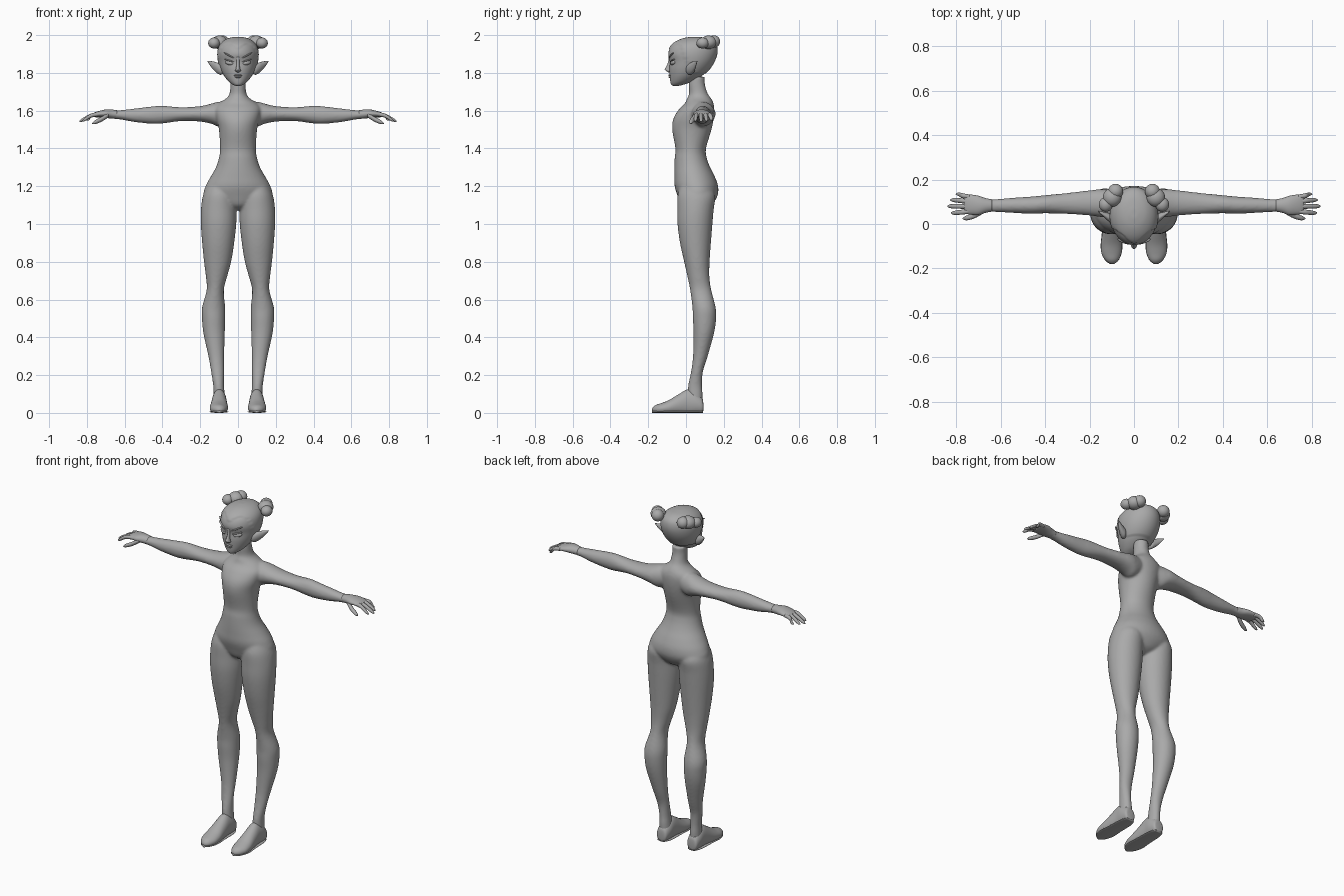
import bpy, bmesh, math
from mathutils import Vector, Matrix

skin = bpy.data.materials.new("plain_grey")
skin.diffuse_color = (0.4, 0.4, 0.4, 1)


def finish(name, bm, mirror=False):
    bmesh.ops.recalc_face_normals(bm, faces=bm.faces)
    me = bpy.data.meshes.new(name)
    bm.to_mesh(me)
    bm.free()
    me.materials.append(skin)
    ob = bpy.data.objects.new(name, me)
    bpy.context.collection.objects.link(ob)
    for p in me.polygons:
        p.use_smooth = True
    if mirror:
        ob.modifiers.new("mirror", 'MIRROR')
    return ob


def catmull(a, b, c, d, t):
    return [0.5 * (2 * q + (r - p) * t + (2 * p - 5 * q + 4 * r - s) * t * t
                   + (3 * q - p - 3 * r + s) * t ** 3) for p, q, r, s in zip(a, b, c, d)]


def loft(bm, axis, rings, seg=24, steps=4, side=1, flat=None):
    """Ellipse rings (t, a0, a1, b0, b1): position on the axis, then both cross ranges."""
    pts = []
    n = len(rings)
    for i in range(n - 1):
        quad = [rings[max(0, min(n - 1, i + k))] for k in (-1, 0, 1, 2)]
        pts += [catmull(*quad, s / steps) for s in range(steps)]
    pts.append(rings[-1])
    loops = []
    for t, a0, a1, b0, b1 in pts:
        loop = []
        for k in range(seg):
            w = 2 * math.pi * k / seg
            a = (a0 + a1) / 2 + (a1 - a0) / 2 * math.cos(w)
            b = (b0 + b1) / 2 + (b1 - b0) / 2 * math.sin(w)
            co = {'x': (t, a, b), 'y': (a, t, b), 'z': (a, b, t)}[axis]
            z = co[2] if flat is None else max(flat, co[2])
            loop.append(bm.verts.new((co[0] * side, co[1], z)))
        loops.append(loop)
    for l0, l1 in zip(loops, loops[1:]):
        for k in range(seg):
            bm.faces.new((l0[k], l0[(k + 1) % seg], l1[(k + 1) % seg], l1[k]))
    bm.faces.new(loops[0])
    bm.faces.new(loops[-1])


def blob(bm, co, size, turn=0, tilt=0):
    m = (Matrix.Translation(co) @ Matrix.Rotation(turn, 4, 'Z') @ Matrix.Rotation(tilt, 4, 'Y')
         @ Matrix.Diagonal((*size, 1)))
    bmesh.ops.create_uvsphere(bm, u_segments=24, v_segments=14, radius=1, matrix=m)


# Body: torso, legs and arms fused into one smooth skin
torso = [(z, -w, w, f, b) for z, w, f, b in (
    (1.075, .03, .01, .09), (1.10, .10, -.025, .135), (1.15, .178, -.045, .167),
    (1.20, .172, -.06, .17), (1.25, .145, -.062, .153), (1.30, .117, -.062, .128),
    (1.35, .101, -.06, .11), (1.40, .095, -.056, .106), (1.50, .101, -.073, .135),
    (1.56, .115, -.066, .147), (1.61, .122, -.035, .15), (1.64, .10, -.005, .145),
    (1.665, .063, .006, .133), (1.69, .045, .016, .115), (1.74, .04, .014, .10),
    (1.78, .04, .02, .10))]
leg = [(.03, .065, .13, .02, .085), (.10, .07, .13, .01, .088), (.15, .074, .132, .012, .085),
       (.22, .074, .143, .027, .09), (.30, .073, .157, .037, .115), (.42, .07, .183, .04, .148),
       (.50, .068, .191, .036, .16), (.56, .068, .19, .034, .157), (.65, .075, .166, .022, .134),
       (.72, .058, .17, .008, .124), (.80, .036, .18, -.01, .125), (.90, .02, .19, -.032, .132),
       (1.0, .009, .197, -.045, .14), (1.08, .008, .196, -.046, .147),
       (1.15, .012, .186, -.045, .155), (1.20, .03, .165, -.03, .13)]
arm = [(.06, .04, .14, 1.53, 1.645), (.10, .03, .15, 1.515, 1.648), (.14, .03, .157, 1.53, 1.638),
       (.20, .038, .152, 1.542, 1.624), (.30, .045, .14, 1.545, 1.618),
       (.40, .048, .13, 1.532, 1.626), (.46, .046, .124, 1.531, 1.622),
       (.55, .05, .118, 1.54, 1.611), (.62, .054, .112, 1.553, 1.603),
       (.67, .055, .113, 1.557, 1.602)]
bm = bmesh.new()
loft(bm, 'z', torso, 40)
for s in (-1, 1):
    loft(bm, 'z', leg, 32, side=s)
    loft(bm, 'x', arm, 28, side=s)
body = finish("body", bm)
rem = body.modifiers.new("fuse", 'REMESH')
rem.mode = 'VOXEL'
rem.voxel_size = .007
rem.use_smooth_shade = True
smo = body.modifiers.new("soften", 'SMOOTH')
smo.factor, smo.iterations = .5, 8

# Feet with flat soles
bm = bmesh.new()
loft(bm, 'y', [(.092, .08, .12, .015, .05), (.085, .068, .132, -.005, .08),
               (.05, .06, .138, -.01, .11), (.01, .06, .138, -.015, .125),
               (-.04, .057, .143, -.015, .098), (-.09, .053, .149, -.012, .068),
               (-.13, .056, .147, -.008, .052), (-.16, .068, .132, -.004, .042),
               (-.175, .082, .115, .004, .03), (-.18, .094, .103, .012, .02)], 32, flat=.006)
foot = finish("feet", bm, True)
bm = bmesh.new()
loft(bm, 'y', [(.09, .075, .125, 0, .012), (.05, .058, .14, 0, .012), (-.04, .055, .145, 0, .012),
               (-.11, .052, .15, 0, .012), (-.16, .067, .133, 0, .012), (-.18, .09, .108, 0, .012)])
finish("soles", bm, True)

# Hands: palm, four fingers and a thumb
bm = bmesh.new()
loft(bm, 'x', [(.64, .056, .111, 1.557, 1.602), (.67, .05, .117, 1.558, 1.606),
               (.70, .04, .127, 1.562, 1.606), (.73, .042, .132, 1.565, 1.6),
               (.755, .046, .132, 1.565, 1.592), (.765, .056, .122, 1.57, 1.586)], 24)


def digit(path, r):
    rs = [r, r * 1.05, r * .85, r * .2]
    loft(bm, 'x', [(x, y - q, y + q, z - q, z + q) for (x, y, z), q in zip(path, rs)], 12)


for y0, y1, tip, drop in ((.122, .134, .803, 1.55), (.101, .108, .828, 1.546),
                          (.079, .080, .84, 1.543), (.057, .050, .825, 1.546)):
    digit([(.74, y0, 1.58), (.775, (y0 + y1) / 2, 1.575), (tip - .014, y1, drop + .007),
           (tip, y1, drop)], .0105)
digit([(.685, .056, 1.578), (.72, .038, 1.556), (.755, .027, 1.54), (.772, .025, 1.532)], .0125)
finish("hands", bm, True)

# Head, with the hair raised slightly above the hairline
bm = bmesh.new()
loft(bm, 'z', [(z, -w, w, f, b) for z, w, f, b in (
    (1.731, .012, -.068, -.04), (1.738, .028, -.078, -.012), (1.755, .05, -.083, .035),
    (1.785, .074, -.086, .085), (1.82, .091, -.088, .122), (1.86, .102, -.086, .148),
    (1.90, .106, -.094, .162), (1.935, .1, -.083, .162), (1.96, .083, -.058, .15),
    (1.978, .055, -.02, .12), (1.986, .022, .02, .075), (1.987, .004, .043, .05))], 64, 6)
bm.normal_update()
for v in bm.verts:
    x, y, z = abs(v.co.x), v.co.y, v.co.z
    line = 1.925 + .03 * math.sin(math.pi * min(x / .1, 1))
    k = min(max((y + .025) / .06, 0), 1)
    if z > line * (1 - k) + 1.80 * k:
        v.co += Vector((v.co.x, y - .03, z - 1.87)).normalized() * .004
finish("head", bm)

# Pointed ears
bm = bmesh.new()
loft(bm, 'x', [(.078, .0, .03, 1.795, 1.835), (.095, .0, .045, 1.79, 1.848),
               (.115, .012, .05, 1.802, 1.856), (.135, .03, .054, 1.822, 1.861),
               (.15, .044, .058, 1.842, 1.863), (.162, .055, .06, 1.859, 1.864)], 20)
finish("ears", bm, True)

# Lobed hair buns
bm = bmesh.new()
blob(bm, (.098, .12, 1.962), (.042, .042, .036))
blob(bm, (.127, .088, 1.958), (.031, .033, .029))
blob(bm, (.083, .147, 1.966), (.034, .034, .033))
finish("hair_buns", bm, True)

# Nose
bm = bmesh.new()
loft(bm, 'z', [(1.803, -.006, .006, -.094, -.08), (1.811, -.015, .015, -.106, -.075),
               (1.82, -.012, .012, -.113, -.075), (1.835, -.009, .009, -.104, -.075),
               (1.86, -.008, .008, -.094, -.075), (1.885, -.012, .012, -.093, -.08)], 20)
finish("nose", bm)

# Almond eyes, lids and brows
bm = bmesh.new()
blob(bm, (.046, -.069, 1.853), (.024, .012, .0115), .42, -.2)
finish("eyes", bm, True)
bm = bmesh.new()
blob(bm, (.046, -.072, 1.865), (.028, .009, .004), .42, -.25)
blob(bm, (.048, -.079, 1.893), (.034, .007, .004), .38, -.45)
finish("eyelids_and_brows", bm, True)

# Lips
bm = bmesh.new()
blob(bm, (0, -.084, 1.787), (.022, .010, .005))
blob(bm, (0, -.083, 1.778), (.017, .010, .005))
finish("lips", bm)
